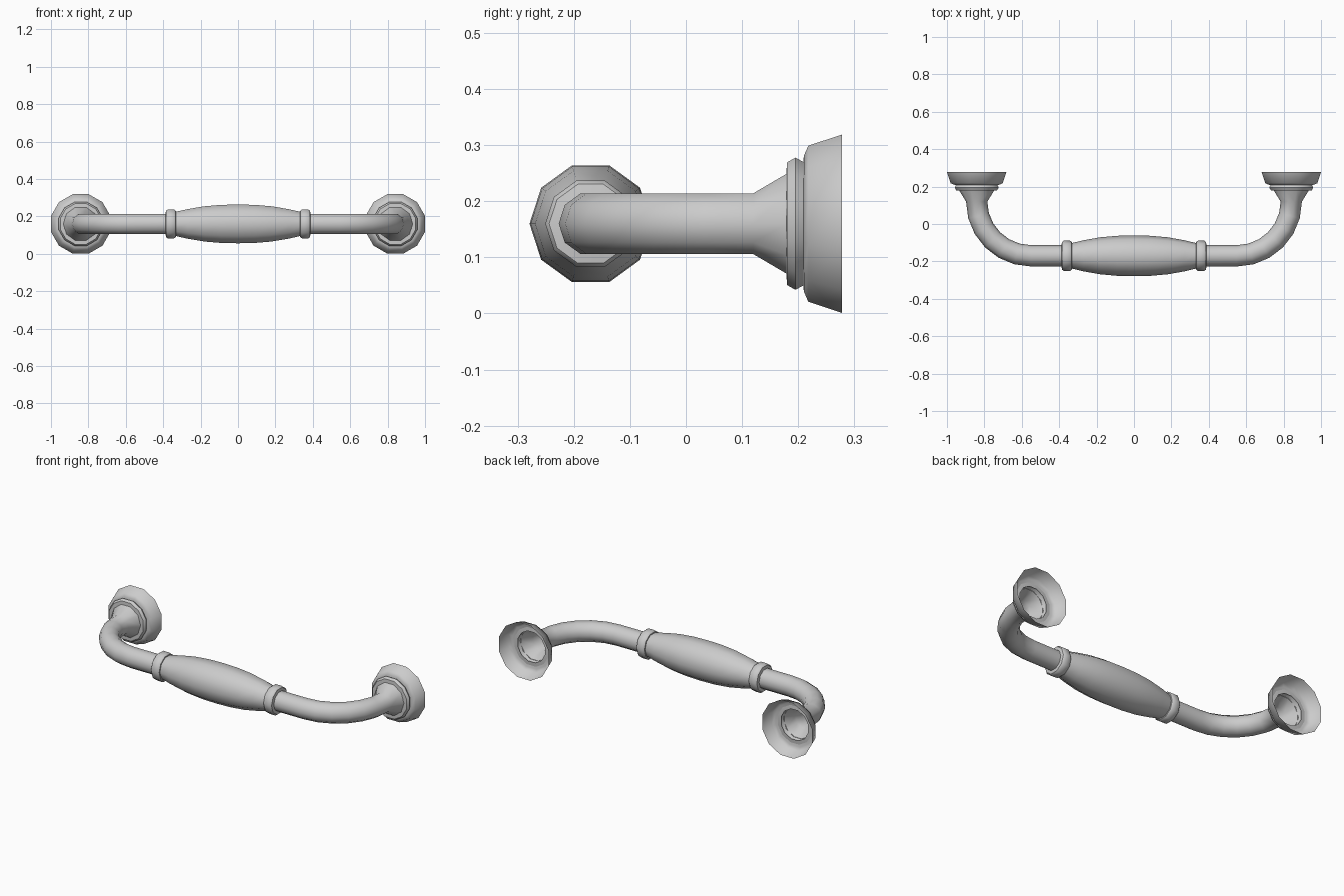
import bpy, bmesh
from math import sin, cos, pi
from mathutils import Vector

cube = bpy.data.objects.get("Cube")
if cube:
    bpy.data.objects.remove(cube, do_unlink=True)

metal = bpy.data.materials.new("satin grey metal")
metal.use_nodes = True
COLOUR = (0.6, 0.6, 0.6, 1)
metal.diffuse_color = COLOUR
metal.node_tree.nodes["Principled BSDF"].inputs["Base Color"].default_value = COLOUR

AXIS_Z = 0.16       # height of the handle's centre line
GRIP_Y = -0.17      # depth of the grip's centre line
FOOT_X = 0.841
X_DIR, Y_DIR = Vector((1, 0, 0)), Vector((0, 1, 0))


def loft(name, sections, sides, turn=0.0, mirror=True, sharp=50):
    """Skin polygon rings given as (x, y, direction, radius)."""
    bm = bmesh.new()
    rings = []
    for x, y, direction, radius in sections:
        across = Vector((direction.y, -direction.x, 0))
        centre = Vector((x, y, AXIS_Z))
        angles = [2 * pi * (i + turn) / sides for i in range(sides)]
        rings.append([bm.verts.new(centre + radius * (across * cos(a) + Vector((0, 0, sin(a)))))
                      for a in angles])
    for a, b in zip(rings, rings[1:]):
        for i in range(sides):
            j = (i + 1) % sides
            bm.faces.new((a[i], a[j], b[j], b[i]))
    bmesh.ops.recalc_face_normals(bm, faces=bm.faces)
    mesh = bpy.data.meshes.new(name)
    bm.to_mesh(mesh)
    bm.free()
    mesh.materials.append(metal)
    obj = bpy.data.objects.new(name, mesh)
    bpy.context.collection.objects.link(obj)
    if mirror:
        obj.modifiers.new("Mirror", 'MIRROR')
    bpy.ops.object.select_all(action='DESELECT')
    obj.select_set(True)
    bpy.context.view_layer.objects.active = obj
    bpy.ops.object.shade_smooth_by_angle(angle=sharp * pi / 180)
    return obj


def along_x(profile):
    return [(x, GRIP_Y, X_DIR, r) for x, r in profile]


def along_y(profile):
    return [(FOOT_X, y, Y_DIR, r) for y, r in profile]


# Swollen central grip
half = [(0.09, 0.107), (0.18, 0.099), (0.27, 0.083), (0.35, 0.064)]
grip = [(-x, r) for x, r in reversed(half)] + [(0, 0.109)] + half
loft("grip", along_x(grip), 10, mirror=False)

# Bevelled collars at the grip ends
loft("collar", along_x([(0.33, 0.055), (0.333, 0.074), (0.342, 0.081),
                        (0.376, 0.081), (0.385, 0.074), (0.388, 0.055)]), 10, sharp=40)

# Bent arm, flaring into a neck behind
BEND_X, BEND_Y, TUBE, STEPS = 0.55, 0.12, 0.057, 6
arm = along_x([(0.35, TUBE)])
for i in range(STEPS + 1):
    a = pi / 2 * i / STEPS
    arm.append((BEND_X + (FOOT_X - BEND_X) * sin(a), BEND_Y + (GRIP_Y - BEND_Y) * cos(a),
                Vector((cos(a), sin(a), 0)), TUBE))
arm += along_y([(0.18, 0.094), (0.205, 0.1)])
loft("arm", arm, 10)

# Bead around the neck
loft("neck_ring", along_y([(0.179, 0.09), (0.18, 0.113), (0.195, 0.122),
                           (0.209, 0.114), (0.211, 0.09)]), 12, turn=0.5, sharp=40)

# Open flared mounting cup
loft("mounting_cup", along_y([(0.208, 0.09), (0.21, 0.125), (0.218, 0.144),
                              (0.278, 0.1645)]), 12, turn=0.5)
